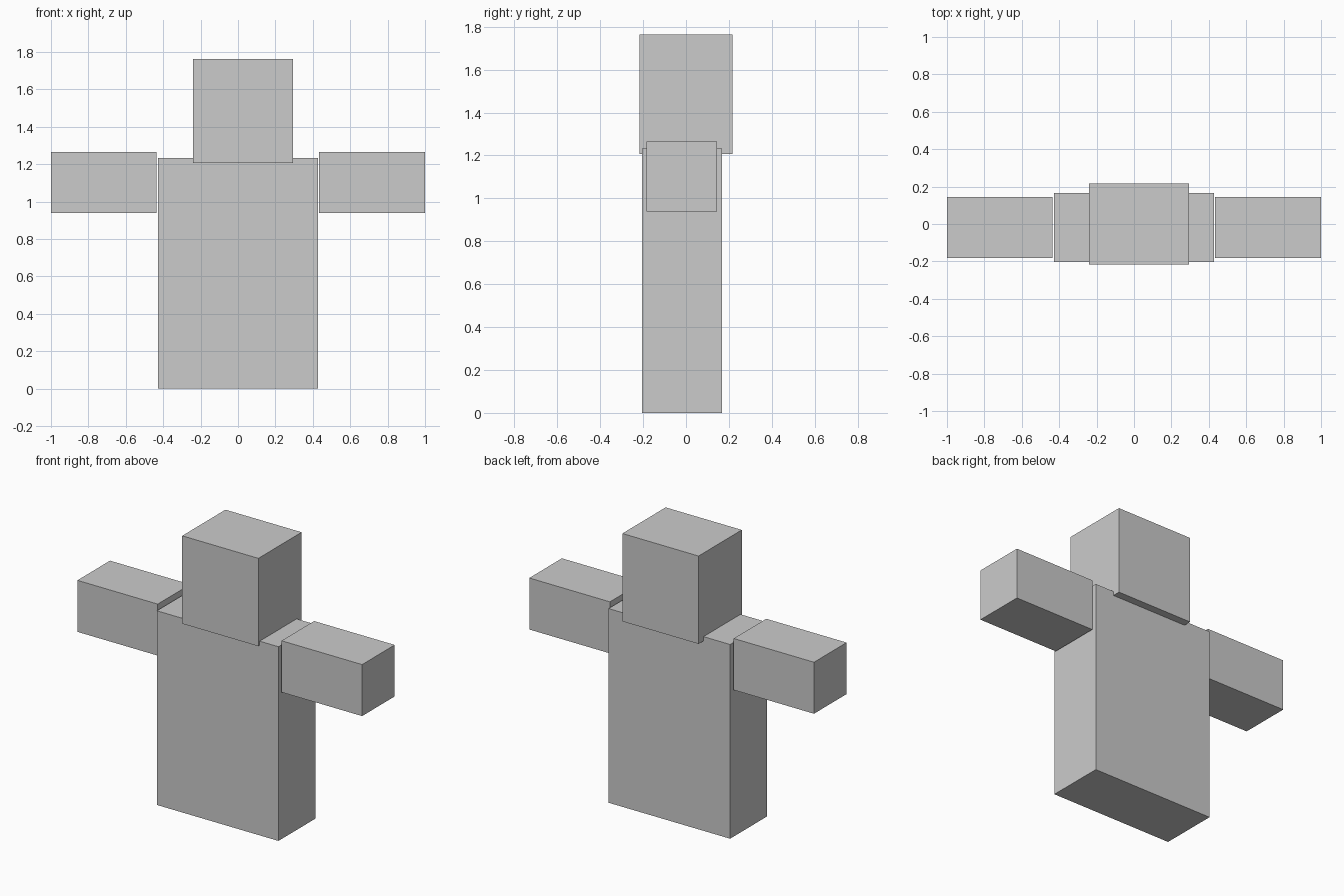
import bpy

if "Cube" in bpy.data.objects:
    bpy.data.objects.remove(bpy.data.objects["Cube"])


def box(name, lo, hi):
    """Axis-aligned box between two corners."""
    bpy.ops.mesh.primitive_cube_add(
        size=1, location=[(a + b) / 2 for a, b in zip(lo, hi)])
    ob = bpy.context.object
    ob.name = name
    ob.scale = [b - a for a, b in zip(lo, hi)]
    bpy.ops.object.transform_apply(location=False, rotation=False, scale=True)
    return ob


# Torso slab
box("torso", (-0.427, -0.204, 0), (0.427, 0.167, 1.233))

# Head, slightly off-centre and sunk into the torso
box("head", (-0.24, -0.217, 1.206), (0.295, 0.217, 1.764))

# Arms, held straight out with a thin gap at the shoulders
for side, x0, x1 in (("left", -1.0, -0.436), ("right", 0.434, 1.0)):
    box(side + "_arm", (x0, -0.183, 0.938), (x1, 0.144, 1.265))
